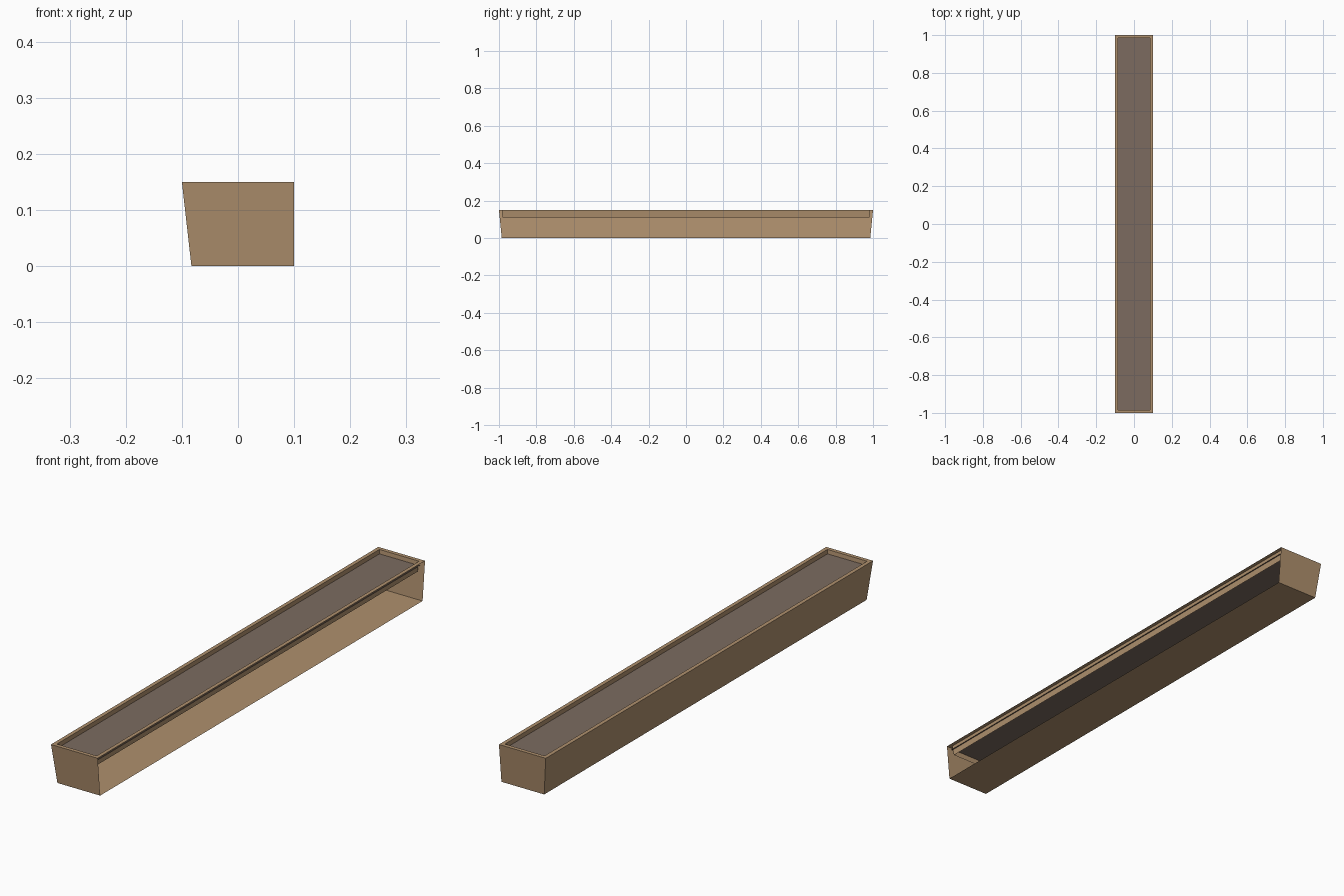
import bpy

if "Cube" in bpy.data.objects:
    bpy.data.objects.remove(bpy.data.objects["Cube"])


def material(name, rgb):
    m = bpy.data.materials.new(name)
    m.diffuse_color = (*rgb, 1.0)
    m.use_nodes = True
    m.node_tree.nodes["Principled BSDF"].inputs["Base Color"].default_value = m.diffuse_color
    return m


brown = material("warm_brown", (0.43, 0.28, 0.155))
soil_col = material("soil_brown", (0.20, 0.148, 0.117))


def ring(x0, x1, y, z):
    """Rectangle of corners, counter-clockwise from above."""
    return [(x0, -y, z), (x1, -y, z), (x1, y, z), (x0, y, z)]


def make(name, verts, faces, mat):
    me = bpy.data.meshes.new(name)
    me.from_pydata(verts, [], faces)
    me.materials.append(mat)
    ob = bpy.data.objects.new(name, me)
    bpy.context.collection.objects.link(ob)
    return ob


def loft(a, b, sides):
    """Side quads between ring starting at a and ring starting at b."""
    return [(a + i, a + (i + 1) % 4, b + (i + 1) % 4, b + i) for i in sides]


H = 0.15
# Trough: floor and three tapered walls, open along +x
make("trough", ring(-0.083, 0.1, 0.985, 0) + ring(-0.1, 0.1, 1.0, H),
     [(3, 2, 1, 0)] + loft(0, 4, (0, 2, 3)), brown)

# Rim: flat top border with a lip folded down inside it
make("rim", ring(-0.1, 0.1, 1.0, H) + ring(-0.085, 0.085, 0.985, H)
     + ring(-0.081, 0.081, 0.981, 0.11),
     loft(0, 4, range(4)) + loft(4, 8, range(4)), brown)

# Soil sheet, reaching slightly past the lip
make("soil", ring(-0.088, 0.088, 0.988, 0.134), [(0, 1, 2, 3)], soil_col)
